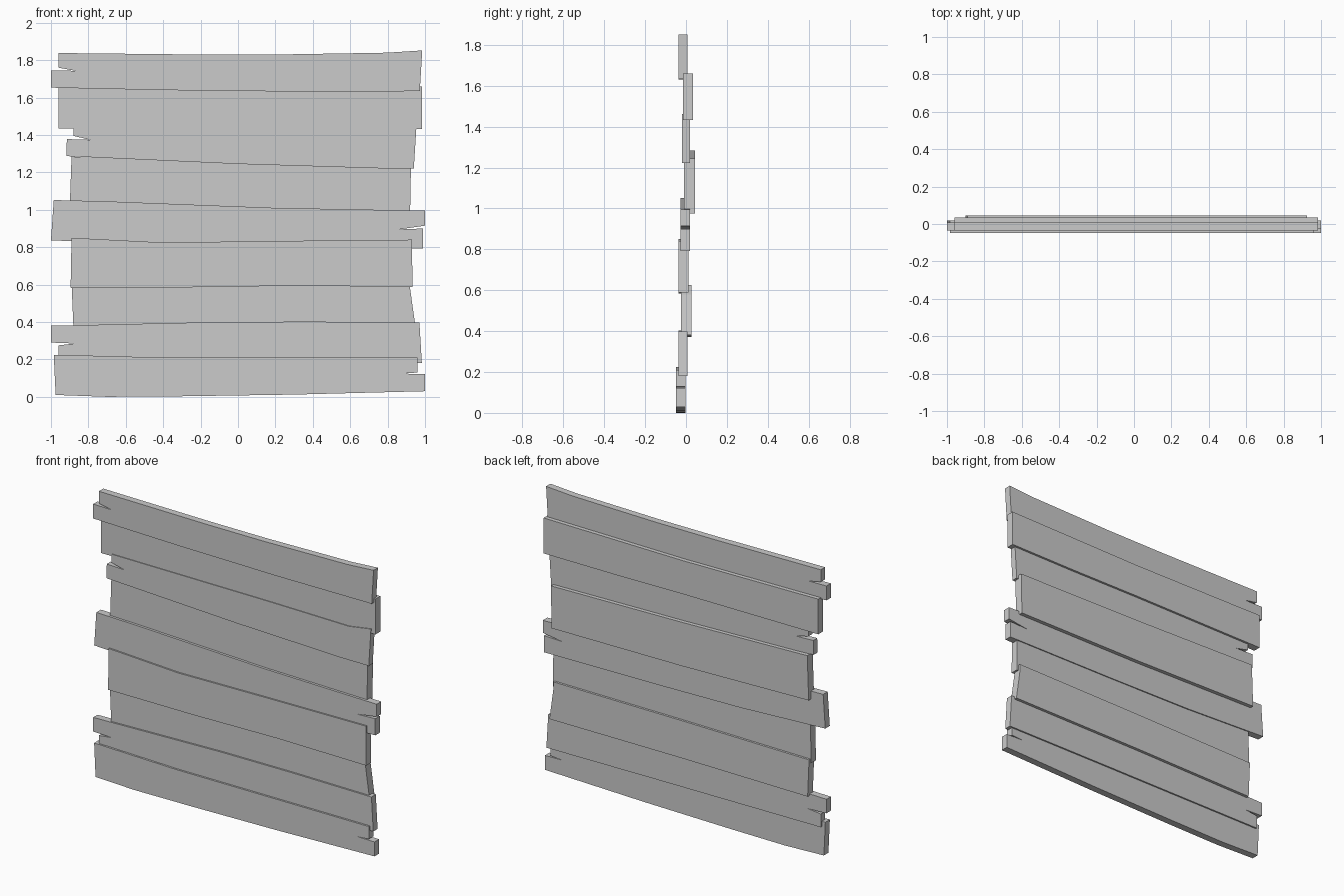
import bpy, bmesh


def plank(name, y0, y1, outline):
    """Extrude an x-z outline from y0 (front) to y1 (back)."""
    bm = bmesh.new()
    face = bm.faces.new([bm.verts.new((x, y0, z)) for x, z in outline])
    ext = bmesh.ops.extrude_face_region(bm, geom=[face])
    verts = [v for v in ext["geom"] if isinstance(v, bmesh.types.BMVert)]
    bmesh.ops.translate(bm, verts=verts, vec=(0, y1 - y0, 0))
    bmesh.ops.recalc_face_normals(bm, faces=bm.faces[:])
    bmesh.ops.triangulate(bm, faces=[f for f in bm.faces if len(f.verts) > 4])
    me = bpy.data.meshes.new(name)
    bm.to_mesh(me)
    bm.free()
    bpy.context.collection.objects.link(bpy.data.objects.new(name, me))


# Outlines run: top left -> top right -> bottom right -> bottom left,
# with split notches in the broken ends.
plank("plank_1_bottom", -0.048, -0.002, [
    (-0.985, 0.225), (-0.4, 0.21), (0.96, 0.21), (0.96, 0.13), (0.87, 0.124),
    (1.0, 0.122), (1.0, 0.03), (0.3, 0.012), (-0.3, 0.003), (-0.7, 0.0), (-0.975, 0.01)])

plank("plank_2", -0.036, 0.008, [
    (-1.0, 0.38), (-0.85, 0.383), (-0.1, 0.4), (0.4, 0.402), (0.97, 0.397),
    (0.983, 0.18), (0.2, 0.185), (-0.96, 0.19), (-0.96, 0.275), (-0.87, 0.285), (-1.0, 0.29)])

plank("plank_3", -0.025, 0.027, [
    (-0.89, 0.61), (0.0, 0.62), (0.92, 0.625), (0.92, 0.58), (0.948, 0.38),
    (0.0, 0.38), (-0.88, 0.372)])

plank("plank_4", -0.036, 0.013, [
    (-0.89, 0.85), (-0.4, 0.825), (0.2, 0.833), (0.93, 0.84), (0.933, 0.588),
    (0.3, 0.594), (-0.3, 0.585), (-0.895, 0.585)])

plank("plank_5", -0.026, 0.02, [
    (-0.985, 1.052), (-0.7, 1.045), (0.2, 1.01), (1.0, 0.995), (1.0, 0.915),
    (0.86, 0.895), (0.99, 0.9), (0.99, 0.793), (0.2, 0.8), (-0.4, 0.81), (-1.0, 0.837)])

plank("plank_6", -0.01, 0.045, [
    (-0.89, 1.284), (0.0, 1.26), (0.925, 1.245), (0.92, 0.975), (0.0, 0.98), (-0.9, 1.0)])

plank("plank_7", -0.02, 0.02, [
    (-0.88, 1.45), (0.25, 1.445), (0.8, 1.438), (0.955, 1.462), (0.94, 1.222), (0.75, 1.222),
    (0.0, 1.245), (-0.918, 1.287), (-0.915, 1.378), (-0.79, 1.374), (-0.88, 1.395)])

plank("plank_8", -0.015, 0.034, [
    (-0.96, 1.66), (0.0, 1.65), (0.984, 1.66), (0.984, 1.433), (0.5, 1.432),
    (0.0, 1.436), (-0.96, 1.435)])

plank("plank_9_top", -0.036, 0.008, [
    (-0.96, 1.838), (-0.2, 1.83), (0.2, 1.83), (0.8, 1.84), (0.985, 1.852), (0.972, 1.634),
    (0.3, 1.632), (-0.4, 1.64), (-1.0, 1.653), (-1.0, 1.745), (-0.87, 1.743), (-0.96, 1.76)])
